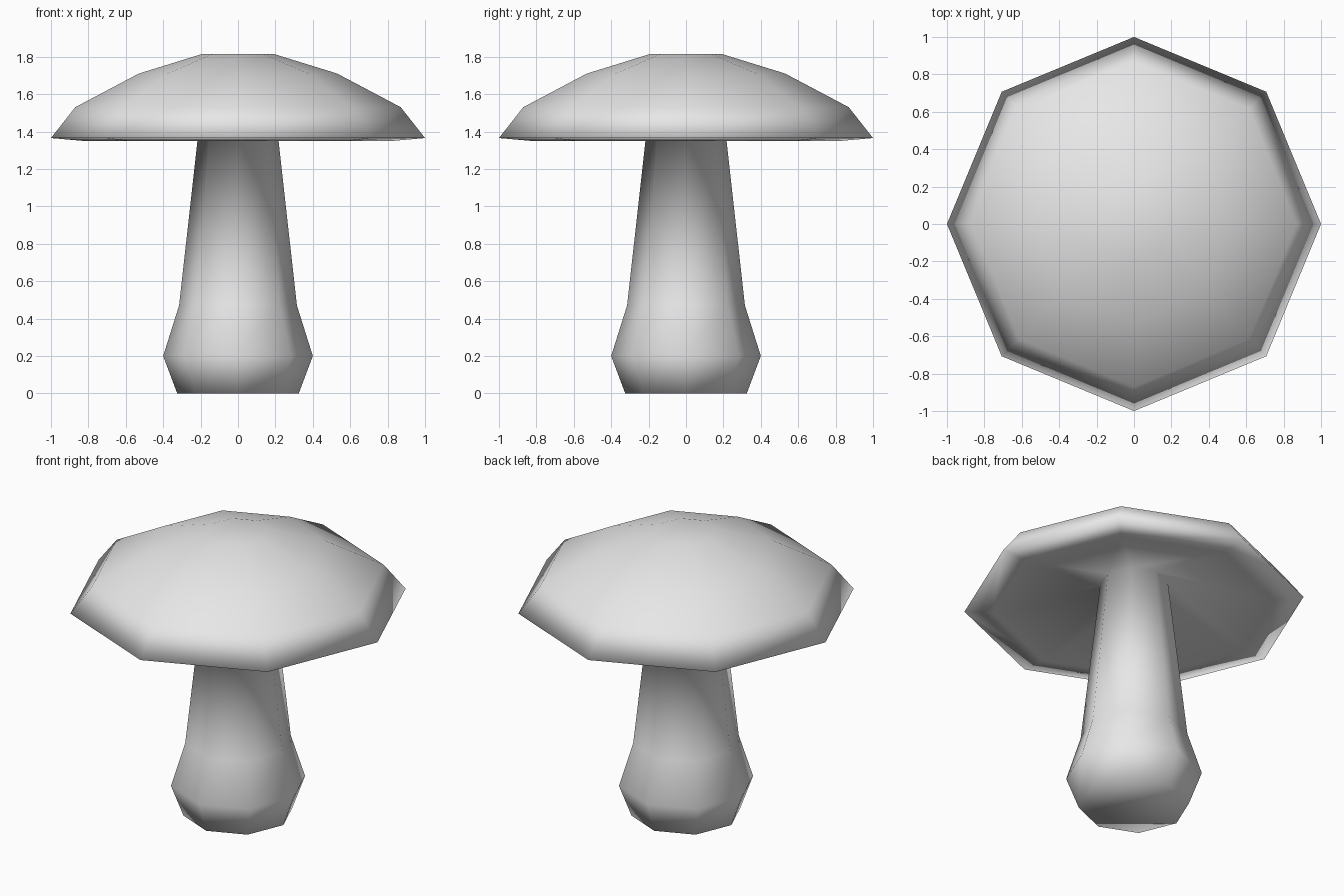
import bpy, bmesh, math

if "Cube" in bpy.data.objects:
    bpy.data.objects.remove(bpy.data.objects["Cube"], do_unlink=True)

SIDES = 8

# One plain grey for the whole mushroom
grey = bpy.data.materials.new("pale_grey")
grey.use_nodes = True
colour = (0.8, 0.8, 0.8, 1)
grey.diffuse_color = colour
grey.node_tree.nodes["Principled BSDF"].inputs["Base Color"].default_value = colour

# Outline as (radius, height): stem upward, under the cap, over the crown
stem = [(0.325, 0), (0.4, 0.2), (0.315, 0.47), (0.2, 1.5)]
gills = [(0.83, 1.35)]
cap = [(1.0, 1.365), (0.87, 1.53), (0.53, 1.71), (0.19, 1.815)]


def lathe(name, profile):
    """Spin a profile into a closed, smooth, low-poly body."""
    bm = bmesh.new()
    angles = [math.tau * i / SIDES for i in range(SIDES)]
    rings = [[bm.verts.new((r * math.cos(a), r * math.sin(a), z)) for a in angles]
             for r, z in profile]
    for low, high in zip(rings, rings[1:]):
        for i in range(SIDES):
            j = (i + 1) % SIDES
            bm.faces.new((low[i], low[j], high[j], high[i]))
    bm.faces.new(rings[0][::-1])
    bm.faces.new(rings[-1])
    bmesh.ops.recalc_face_normals(bm, faces=bm.faces)
    for face in bm.faces:
        face.smooth = True
    mesh = bpy.data.meshes.new(name)
    bm.to_mesh(mesh)
    bm.free()
    mesh.materials.append(grey)
    obj = bpy.data.objects.new(name, mesh)
    bpy.context.collection.objects.link(obj)
    return obj


# Stem and cap share one continuous skin
lathe("mushroom", stem + gills + cap)
